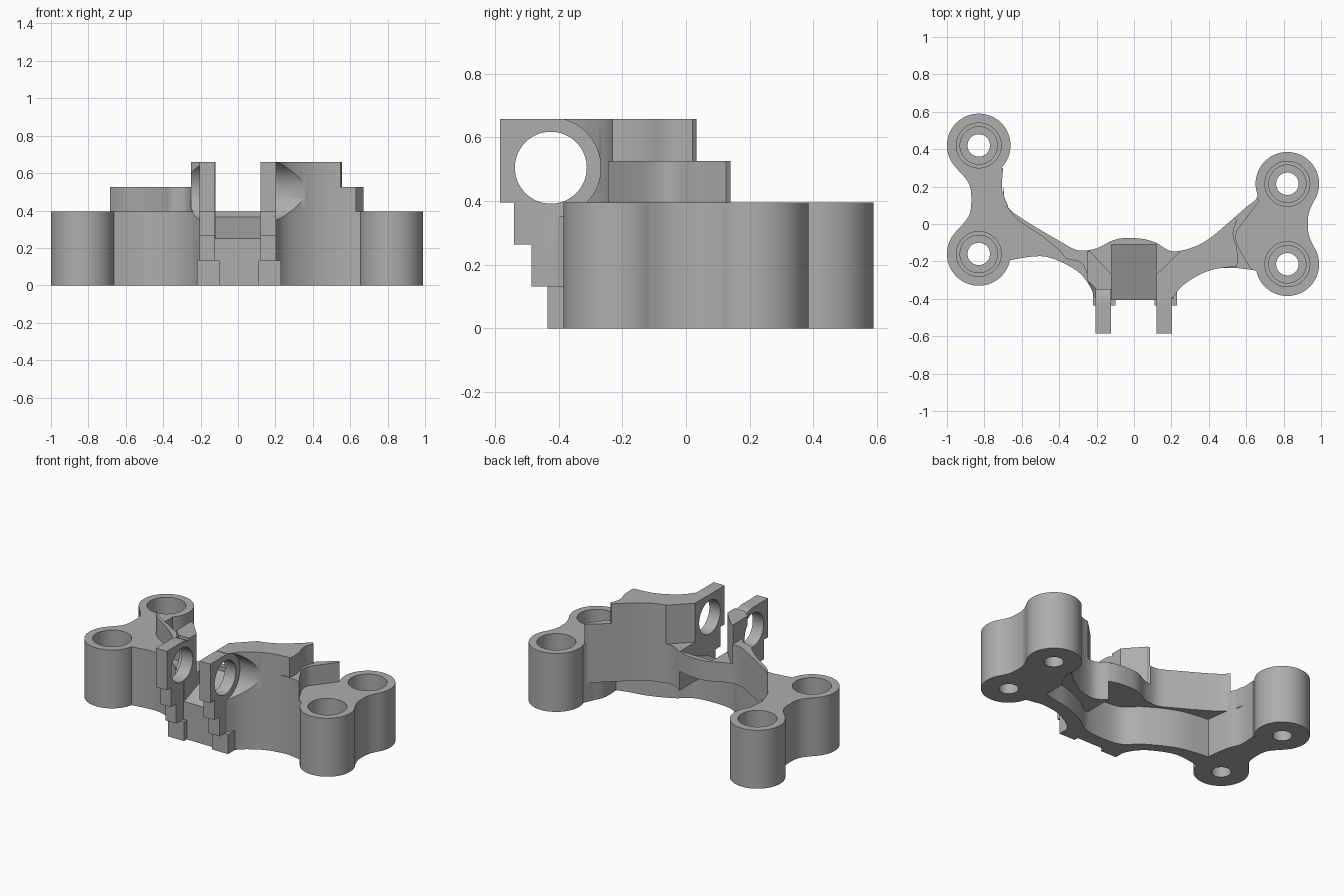
import bpy, bmesh, math
from mathutils import Vector, Matrix

cube = bpy.data.objects.get("Cube")
if cube:
    bpy.data.objects.remove(cube, do_unlink=True)

steel = bpy.data.materials.new("grey_metal")
steel.use_nodes = True
grey = (0.42, 0.42, 0.42, 1)
steel.diffuse_color = grey
steel.node_tree.nodes["Principled BSDF"].inputs["Base Color"].default_value = grey

# Heights of the stacked layers
STEP = 0.1317
Z = [STEP * i for i in range(6)]
PIN = (-0.425, 0.505)


def curve(pts, n=6):
    """Smooth open chain through the points."""
    p = [Vector(q) for q in pts]
    p = [2 * p[0] - p[1]] + p + [2 * p[-1] - p[-2]]
    out = []
    for a, b, c, d in zip(p, p[1:], p[2:], p[3:]):
        for i in range(n):
            t = i / n
            out.append(0.5 * (2 * b + (c - a) * t + (2 * a - 5 * b + 4 * c - d) * t * t
                              + (3 * b - a - 3 * c + d) * t ** 3))
    return out + [p[-2]]


def prism(name, pts, lo, hi, axis="z"):
    """Extrude a closed outline along z, or a (y, z) outline along x."""
    bm = bmesh.new()
    place = (lambda p: (p[0], p[1], lo)) if axis == "z" else (lambda p: (lo, p[0], p[1]))
    face = bm.faces.new([bm.verts.new(place(p)) for p in pts])
    ext = bmesh.ops.extrude_face_region(bm, geom=[face])
    move = Vector((0, 0, hi - lo)) if axis == "z" else Vector((hi - lo, 0, 0))
    bmesh.ops.translate(bm, vec=move, verts=[v for v in ext["geom"] if isinstance(v, bmesh.types.BMVert)])
    bmesh.ops.recalc_face_normals(bm, faces=bm.faces)
    mesh = bpy.data.meshes.new(name)
    bm.to_mesh(mesh)
    bm.free()
    ob = bpy.data.objects.new(name, mesh)
    mesh.materials.append(steel)
    bpy.context.collection.objects.link(ob)
    return ob


def ring(cx, cy, r, n=48, start=0, sweep=360):
    count = n if sweep == 360 else n + 1
    return [(cx + r * math.cos(math.radians(start + sweep * i / n)),
             cy + r * math.sin(math.radians(start + sweep * i / n))) for i in range(count)]


def combine(target, tool, operation):
    mod = target.modifiers.new(operation.lower(), "BOOLEAN")
    mod.operation, mod.object, mod.solver = operation, tool, "EXACT"
    bpy.context.view_layer.update()
    done = target.evaluated_get(bpy.context.evaluated_depsgraph_get())
    mesh = bpy.data.meshes.new_from_object(done)
    target.modifiers.clear()
    target.data = mesh
    bpy.data.objects.remove(tool, do_unlink=True)


# Thin lower web following the front edge
front = curve([(-.70, -.20), (-.55, -.175), (-.45, -.18), (-.32, -.24), (-.25, -.31), (-.2, -.41)]) + \
    curve([(-.1, -.405), (.1, -.405)]) + \
    curve([(.2, -.41), (.24, -.35), (.3, -.3), (.4, -.25), (.52, -.23), (.6, -.24), (.70, -.26)])
web_back = curve([(.70, -.08), (.55, -.13), (.4, -.16), (.25, -.22), (.12, -.3),
                  (-.12, -.3), (-.25, -.2), (-.45, -.1), (-.70, -.06)])
body = prism("bracket", front + web_back, 0, Z[2] + .03)
parts = []

# Wide upper beam, deeper on the left side
back_left = curve([(.12, -.1), (.05, -.08), (-.05, -.075), (-.12, -.09), (-.2, -.13), (-.3, -.14),
                   (-.4, -.09), (-.6, .03), (-.68, .1), (-.70, .2)])
back_right = curve([(.68, .2), (.66, .14), (.6, .09), (.52, .02), (.4, -.08), (.3, -.13),
                    (.2, -.145), (.12, -.1)])
parts.append(prism("left_beam", [p for p in front if p[0] < .12] + [(.12, -.38)] + back_left, Z[2], Z[3]))
parts.append(prism("right_beam", [(.12, -.38)] + [p for p in front if p[0] > .12] + back_right, Z[1], Z[3]))

# Bolt pads: two bosses joined by a waisted link
bolts = {-1: (-.83, (-.16, .42)), 1: (.82, (-.215, .215))}
links = {
    -1: curve([(-.96, .31), (-.885, .22), (-.87, .13), (-.885, .04), (-.96, -.05)])
    + curve([(-.68, -.2), (-.65, -.1), (-.67, .08), (-.705, .18), (-.70, .3)]),
    1: curve([(.96, -.12), (.935, -.06), (.93, 0), (.935, .06), (.96, .12)])
    + curve([(.68, .2), (.64, .1), (.60, 0), (.61, -.15), (.66, -.255)]),
}
for side, (x, ys) in bolts.items():
    parts.append(prism("pad_link", links[side], 0, Z[3]))
    for y in ys:
        parts.append(prism("boss", ring(x, y, .17, 64), 0, Z[3]))

# Raised right block and its lower step
block = curve([(.12, -.27), (.25, -.142)], 1) + \
    [p for p in reversed(back_right) if .26 < p[0] < .54] + \
    curve([(.55, .02), (.53, -.05), (.55, -.13), (.555, -.2)]) + \
    [p for p in reversed(front) if .2 < p[0] < .55] + [(.2, -.4), (.12, -.4)]
parts.append(prism("right_block", block, Z[3] - .02, Z[5]))
step = [p for p in reversed(back_right) if .45 < p[0] < .665] + \
    curve([(.672, .125), (.6, .03), (.55, -.04), (.55, -.1), (.59, -.18), (.63, -.245)]) + \
    [(.55, -.235), (.45, -.235)]
parts.append(prism("right_step", step, Z[3] - .02, Z[4]))

# Narrow left ridge along the back, rising to the lug
ridge = [p for p in back_left if -.68 < p[0] < -.24] + \
    curve([(-.685, .1), (-.62, .02), (-.5, -.06), (-.4, -.14), (-.36, -.185), (-.28, -.21), (-.24, -.3)]) + \
    [(-.2, -.38), (-.12, -.38), (-.12, -.27)]
parts.append(prism("left_ridge", ridge, Z[3] - .02, Z[4]))
parts.append(prism("left_shoulder", [(-.25, -.3), (-.25, -.145), (-.23, -.15), (-.12, -.27), (-.12, -.35), (-.2, -.35)],
                   Z[3] - .02, Z[5]))

# Pin lugs with stepped undersides
lug = [(PIN[0], Z[5]), (-.585, Z[5]), (-.585, Z[3]), (-.54, Z[3]), (-.54, Z[2]), (-.485, Z[2]),
       (-.485, Z[1]), (-.435, Z[1]), (-.435, 0), (-.32, 0), (-.32, .38)] + \
    ring(*PIN, Z[5] - PIN[1], 24, -45, 135)[:-1]
for lo in (-.205, .12):
    parts.append(prism("lug", lug, lo, lo + .082, "x"))
for lo in (-.22, .11):
    parts.append(prism("lug_foot", [(-.435, 0), (-.435, Z[1]), (-.33, Z[1]), (-.33, 0)], lo, lo + .12, "x"))

for p in parts:
    combine(body, p, "UNION")

# Sloped slot between the lugs
slot = [(-.7, .25), (-.41, .25), (-.36, .268), (-.11, Z[3] - .03), (-.11, .8), (-.7, .8)]
cuts = [prism("slot", slot, -.12, .12, "x")]

# Pin hole and round clearance outside each lug
cuts.append(prism("pin_hole", ring(*PIN, .113, 64), -.4, .4, "x"))
for lo, hi in ((.202, .6), (-.6, -.205)):
    cuts.append(prism("clearance", ring(*PIN, .157, 64), lo, hi, "x"))

# Counterbored bolt holes with a stepped seat
for x, ys in bolts.values():
    for y in ys:
        for r, floor in ((.12, Z[1] + .02), (.1, Z[1]), (.06, -.1)):
            cuts.append(prism("bolt_hole", ring(x, y, r), floor, .6))

for c in cuts:
    combine(body, c, "DIFFERENCE")

bpy.ops.object.select_all(action="DESELECT")
body.select_set(True)
bpy.context.view_layer.objects.active = body
bpy.ops.object.shade_smooth_by_angle(angle=math.radians(30))
